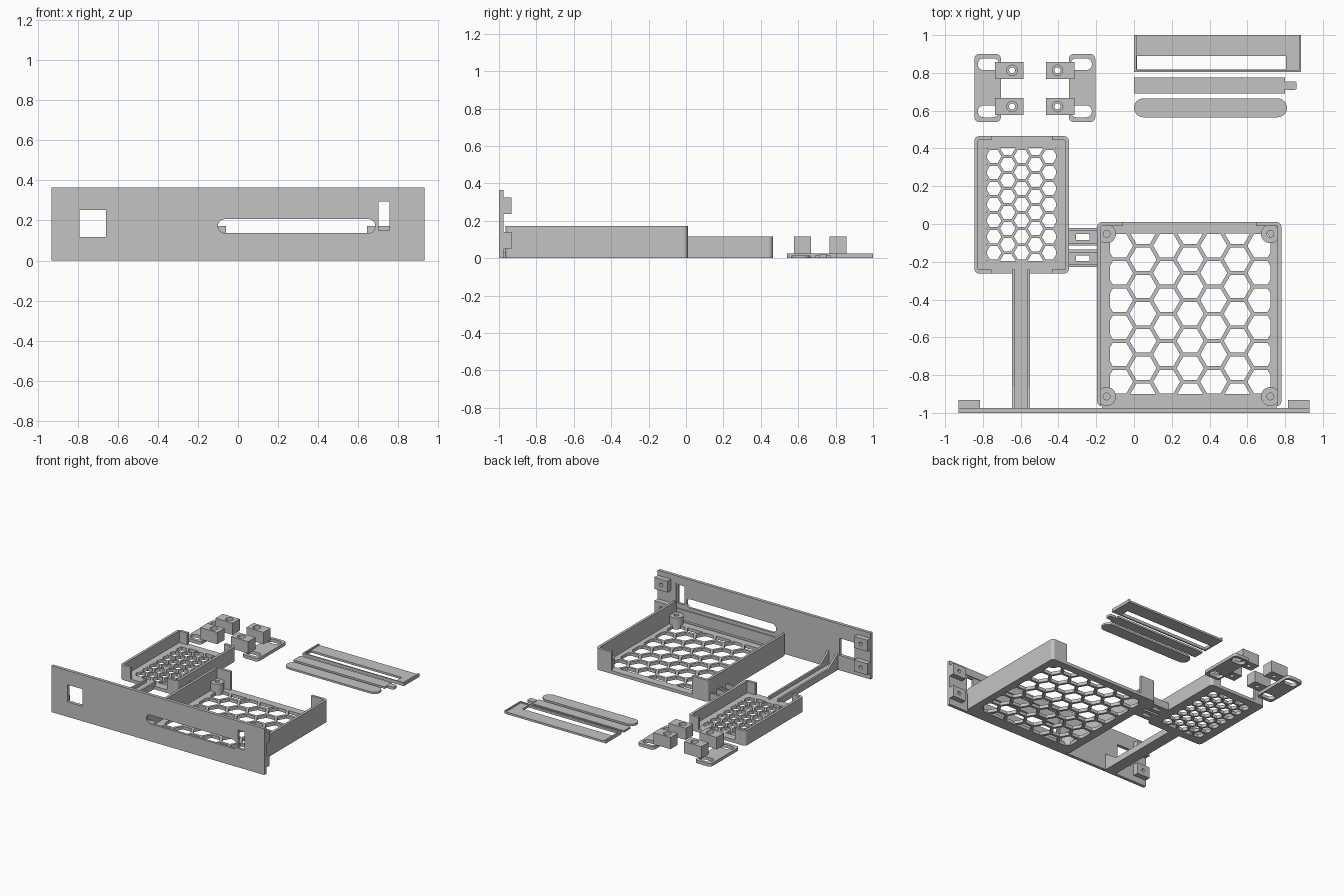
import bpy, bmesh, math

old = bpy.data.objects.get("Cube")
if old:
    bpy.data.objects.remove(old, do_unlink=True)

grey = bpy.data.materials.new("plain grey")
grey.use_nodes = True
COLOUR = (0.55, 0.55, 0.55, 1)
grey.diffuse_color = COLOUR
grey.node_tree.nodes["Principled BSDF"].inputs["Base Color"].default_value = COLOUR

PLACE = {"z": lambda a, b, h: (a, b, h),
         "y": lambda a, b, h: (a, h, b),
         "x": lambda a, b, h: (h, a, b)}


def rounded(a0, a1, b0, b1, r=0.0, n=6):
    """Rectangle outline with corner radius r."""
    if r == 0:
        return [(a0, b0), (a1, b0), (a1, b1), (a0, b1)]
    centres = [(a1 - r, b1 - r), (a0 + r, b1 - r), (a0 + r, b0 + r), (a1 - r, b0 + r)]
    return [(ca + r * math.cos((q + i / n) * math.pi / 2),
             cb + r * math.sin((q + i / n) * math.pi / 2))
            for q, (ca, cb) in enumerate(centres) for i in range(n + 1)]


def disc(a, b, r):
    return rounded(a - r, a + r, b - r, b + r, r)


def prism(name, outlines, lo, hi, axis="z"):
    """Extrude one or more outlines along an axis."""
    bm = bmesh.new()
    for pts in outlines:
        low = bm.faces.new([bm.verts.new(PLACE[axis](a, b, lo)) for a, b in pts])
        grown = bmesh.ops.extrude_face_region(bm, geom=[low])["geom"]
        for v in grown:
            if isinstance(v, bmesh.types.BMVert):
                v.co["xyz".index(axis)] = hi
    bmesh.ops.remove_doubles(bm, verts=bm.verts, dist=1e-5)
    bmesh.ops.recalc_face_normals(bm, faces=bm.faces)
    mesh = bpy.data.meshes.new(name)
    bm.to_mesh(mesh)
    bm.free()
    mesh.materials.append(grey)
    obj = bpy.data.objects.new(name, mesh)
    bpy.context.collection.objects.link(obj)
    return obj


def combine(obj, other, operation="DIFFERENCE"):
    """Apply a boolean and delete the helper."""
    mod = obj.modifiers.new("cut", "BOOLEAN")
    mod.operation, mod.solver, mod.object = operation, "EXACT", other
    bpy.context.view_layer.objects.active = obj
    bpy.ops.object.modifier_apply(modifier=mod.name)
    bpy.data.objects.remove(other, do_unlink=True)
    return obj


def cut(obj, outlines, lo, hi, axis="z"):
    return combine(obj, prism("cutter", outlines, lo, hi, axis))


def honeycomb(area, pitch, wall):
    """Hexagonal holes clipped to a rectangle."""
    x0, x1, y0, y1 = area
    step, r = pitch * math.sqrt(3) / 2, (pitch - wall) / math.sqrt(3)
    cx, cy = (x0 + x1) / 2, (y0 + y1) / 2
    cols, rows = int((x1 - x0) / step / 2) + 1, int((y1 - y0) / pitch / 2) + 2
    cells = []
    for i in range(-cols, cols + 1):
        for j in range(-rows, rows + 1):
            x, y = cx + i * step, cy + (j + (i % 2) / 2) * pitch
            cells.append([(x + r * math.cos(k * math.pi / 3),
                           y + r * math.sin(k * math.pi / 3)) for k in range(6)])
    holes = prism("holes", cells, -0.1, 0.1)
    return combine(holes, prism("clip", [rounded(*area)], -0.05, 0.05), "INTERSECT")


FLOOR, WALL = 0.025, 0.02


def tray(name, box, height, tab, front_tab, area, pitch, wall):
    """Open tray with side walls, corner tabs and a honeycomb floor."""
    x0, x1, y0, y1 = box
    obj = prism(name, [rounded(*box, 0.025)], 0, height)
    inner = rounded(x0 + WALL, x1 - WALL, y0 + WALL, y1 - WALL, 0.006)
    cut(obj, [inner], FLOOR, 1)
    cut(obj, [rounded(x0 + tab, x1 - tab, y1 - 0.1, y1 + 0.1)], FLOOR, 1)
    inset = tab if front_tab else WALL
    cut(obj, [rounded(x0 + inset, x1 - inset, y0 - 0.1, y0 + 0.1)], FLOOR, 1)
    return combine(obj, honeycomb(area, pitch, wall))


# Front panel with windows, long slot and a shallow recess behind them
FRONT, BACK = -1.0, -0.975
panel = prism("front_panel", [rounded(-0.93, 0.93, 0, 0.365)], FRONT, BACK, "y")
cut(panel, [rounded(-0.79, -0.66, 0.118, 0.253),
            rounded(-0.1, 0.685, 0.137, 0.207, 0.035),
            rounded(0.7, 0.757, 0.15, 0.295)], -1.1, -0.9, "y")
cut(panel, [rounded(-0.115, 0.772, 0.11, 0.307)], BACK - 0.007, -0.9, "y")

# Screw blocks on the back of the panel
for side, label in ((-1, "right"), (1, "left")):
    for z, level in ((0.05, "lower"), (0.235, "upper")):
        a, b = sorted((side * 0.815, side * 0.93))
        block = prism(f"panel_block_{label}_{level}", [rounded(a, b, z, z + 0.09)],
                      BACK, -0.933, "y")
        cut(block, [disc(side * 0.872, z + 0.045, 0.014)], -0.965, -0.9, "y")

# Large tray with corner standoffs
tray("large_tray", (-0.195, 0.78, -0.965, 0.01), 0.172, 0.135, False,
     (-0.127, 0.722, -0.9, -0.05), 0.144, 0.02)
prism("large_tray_lip", [rounded(-0.17, 0.755, BACK, -0.955)], 0, 0.03)
for x, label in ((-0.145, "right"), (0.722, "left")):
    for y, end in ((-0.913, "front"), (-0.052, "back")):
        post = prism(f"standoff_{label}_{end}", [disc(x, y, 0.05)], 0, 0.09)
        cut(post, [disc(x, y, 0.018)], -0.1, 0.2)

# Small tray
tray("small_tray", (-0.845, -0.345, -0.262, 0.465), 0.117, 0.09, True,
     (-0.778, -0.412, -0.197, 0.403), 0.085, 0.015)

# Links between the trays
for i, (y0, y1) in enumerate(((-0.115, -0.022), (-0.228, -0.135))):
    mid = (y0 + y1) / 2
    base = prism(f"link_base_{i + 1}", [rounded(-0.35, -0.19, y0, y1)], 0, FLOOR)
    cut(base, [rounded(-0.307, -0.235, mid - 0.015, mid + 0.015)], -0.1, 0.1)
    prism(f"link_rails_{i + 1}", [rounded(-0.35, -0.19, y0, y0 + 0.015),
                                  rounded(-0.35, -0.19, y1 - 0.015, y1)], FLOOR, 0.06)

# Strut from the panel to the small tray, with gusseted rails
prism("strut_base", [rounded(-0.645, -0.55, BACK, -0.255)], 0, FLOOR)
rail = [(BACK, FLOOR), (-0.24, FLOOR), (-0.24, 0.05), (-0.86, 0.05), (BACK, 0.13)]
for i, x in enumerate((-0.645, -0.565)):
    prism(f"strut_rail_{i + 1}", [rail], x, x + 0.015, "x")

# Loose clamp brackets, mirrored about their own centre line
for side, label in ((-1, "right"), (1, "left")):
    def span(a, b):
        return sorted((-0.525 + side * a, -0.525 + side * b))
    plate = prism(f"bracket_plate_{label}", [rounded(*span(0.18, 0.32), 0.54, 0.9, 0.025)],
                  0, FLOOR)
    cut(plate, [rounded(*span(0.19, 0.302), y, y + 0.062, 0.03) for y in (0.565, 0.815)],
        -0.1, 0.1)
    hx = -0.525 + side * 0.12
    for y, end in ((0.577, "front"), (0.768, "back")):
        clamp = prism(f"bracket_block_{label}_{end}",
                      [rounded(*span(0.06, 0.21), y, y + 0.09)], FLOOR, 0.117)
        cut(clamp, [disc(hx, y + 0.045, 0.016)], -0.1, 0.2)
        cut(clamp, [disc(hx, y + 0.045, 0.028)], 0.085, 0.2)

# Loose bezel, sliding bar and oblong cover
bezel = prism("loose_bezel", [rounded(0, 0.885, 0.805, 1.0)], 0, 0.025)
cut(bezel, [rounded(0.015, 0.805, 0.817, 0.89)], -0.1, 0.1)
cut(bezel, [rounded(0.012, 0.873, 0.815, 1.1)], 0.016, 0.1)
prism("loose_bar", [rounded(0, 0.8, 0.69, 0.775)], 0, 0.015)
prism("loose_bar_tab", [rounded(0.8, 0.86, 0.71, 0.755, 0.01)], 0, 0.02)
prism("loose_cover", [rounded(0, 0.81, 0.565, 0.665, 0.05)], 0, 0.015)
